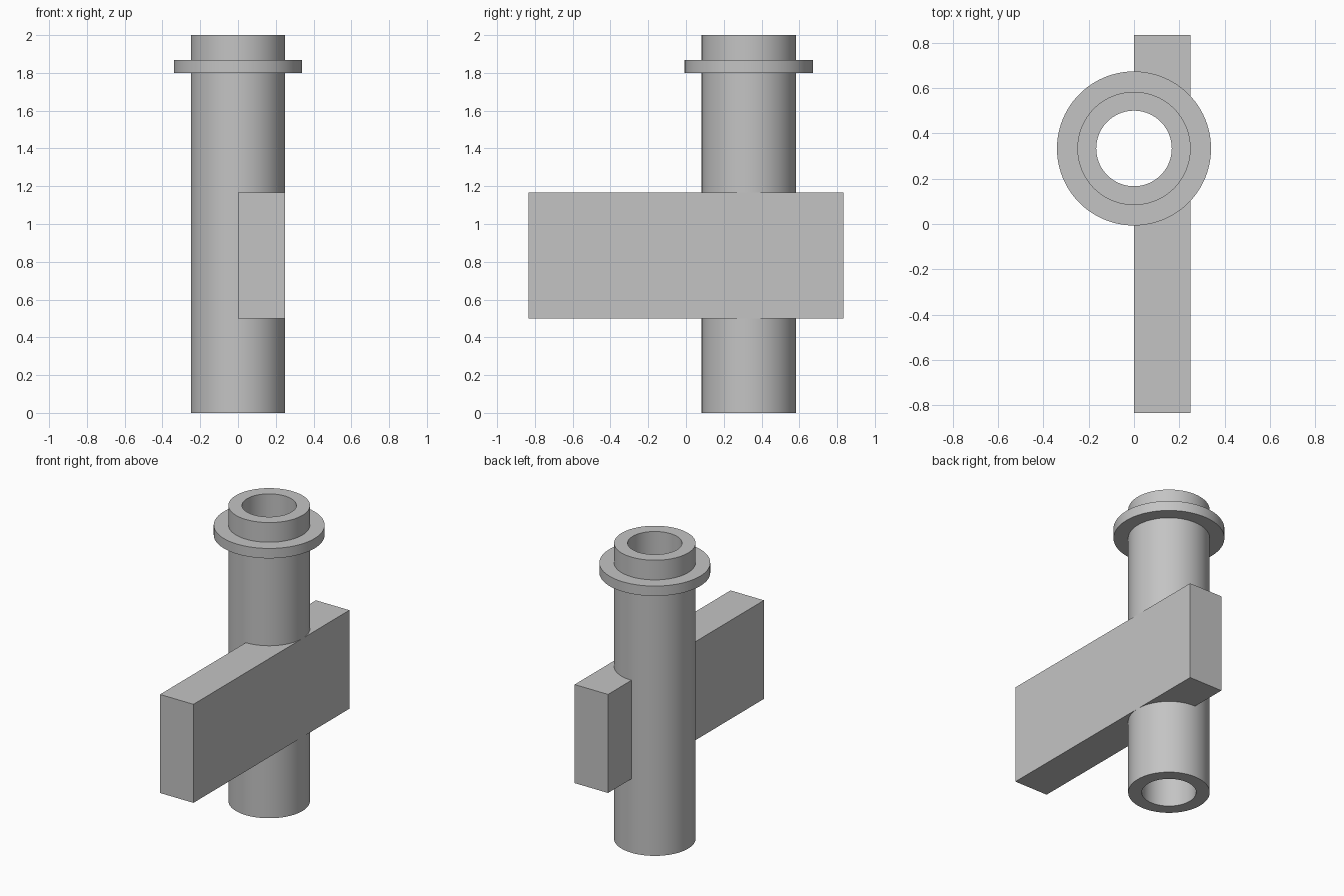
import bpy
import bmesh
from math import tau
from mathutils import Matrix, Vector

cube = bpy.data.objects.get("Cube")
if cube:
    bpy.data.objects.remove(cube, do_unlink=True)

SEGMENTS = 96
AXIS = Vector((0, 1 / 3, 0))   # centre line of the tube
OUTER, BORE, COLLAR = 0.25, 1 / 6, 0.34

grey = bpy.data.materials.new("plain grey")
grey.use_nodes = True
colour = (0.55, 0.55, 0.55, 1)
grey.diffuse_color = colour
grey.node_tree.nodes["Principled BSDF"].inputs["Base Color"].default_value = colour


def make_object(name, bm):
    bmesh.ops.recalc_face_normals(bm, faces=bm.faces)
    mesh = bpy.data.meshes.new(name)
    bm.to_mesh(mesh)
    bm.free()
    mesh.materials.append(grey)
    obj = bpy.data.objects.new(name, mesh)
    bpy.context.collection.objects.link(obj)
    return obj


def smooth(obj):
    bpy.ops.object.select_all(action="DESELECT")
    obj.select_set(True)
    bpy.context.view_layer.objects.active = obj
    bpy.ops.object.shade_smooth_by_angle()


# Hollow tube with its collar, turned from one closed profile
profile = [(BORE, 0), (OUTER, 0), (OUTER, 1.8), (COLLAR, 1.8),
           (COLLAR, 1.867), (OUTER, 1.867), (OUTER, 2), (BORE, 2)]
bm = bmesh.new()
ring = [bm.verts.new(AXIS + Vector((r, 0, z))) for r, z in profile]
edges = [bm.edges.new((v, ring[(i + 1) % len(ring)])) for i, v in enumerate(ring)]
bmesh.ops.spin(bm, geom=ring + edges, cent=AXIS, axis=(0, 0, 1),
               angle=tau, steps=SEGMENTS, use_merge=True)
bmesh.ops.remove_doubles(bm, verts=bm.verts, dist=0.0001)
smooth(make_object("collared_tube", bm))

# Side plate, tangent to the tube
bm = bmesh.new()
bmesh.ops.create_cube(bm, size=1, matrix=Matrix.Translation((0.125, 0, 5 / 6))
                      @ Matrix.Diagonal((0.25, 5 / 3, 2 / 3, 1)))
plate = make_object("side_plate", bm)

# Cutter that clears the bore; its wall ends hidden inside the tube wall
bm = bmesh.new()
radius = (OUTER + BORE) / 2
bmesh.ops.create_cone(bm, cap_ends=True, segments=SEGMENTS, radius1=radius,
                      radius2=radius, depth=2, matrix=Matrix.Translation(AXIS + Vector((0, 0, 1))))
cutter = make_object("bore_cutter", bm)
cutter.hide_render = True

cut = plate.modifiers.new("bore", "BOOLEAN")
cut.operation = "DIFFERENCE"
cut.solver = "EXACT"
cut.object = cutter
bpy.context.view_layer.objects.active = plate
bpy.ops.object.modifier_apply(modifier=cut.name)
bpy.data.objects.remove(cutter, do_unlink=True)
smooth(plate)
